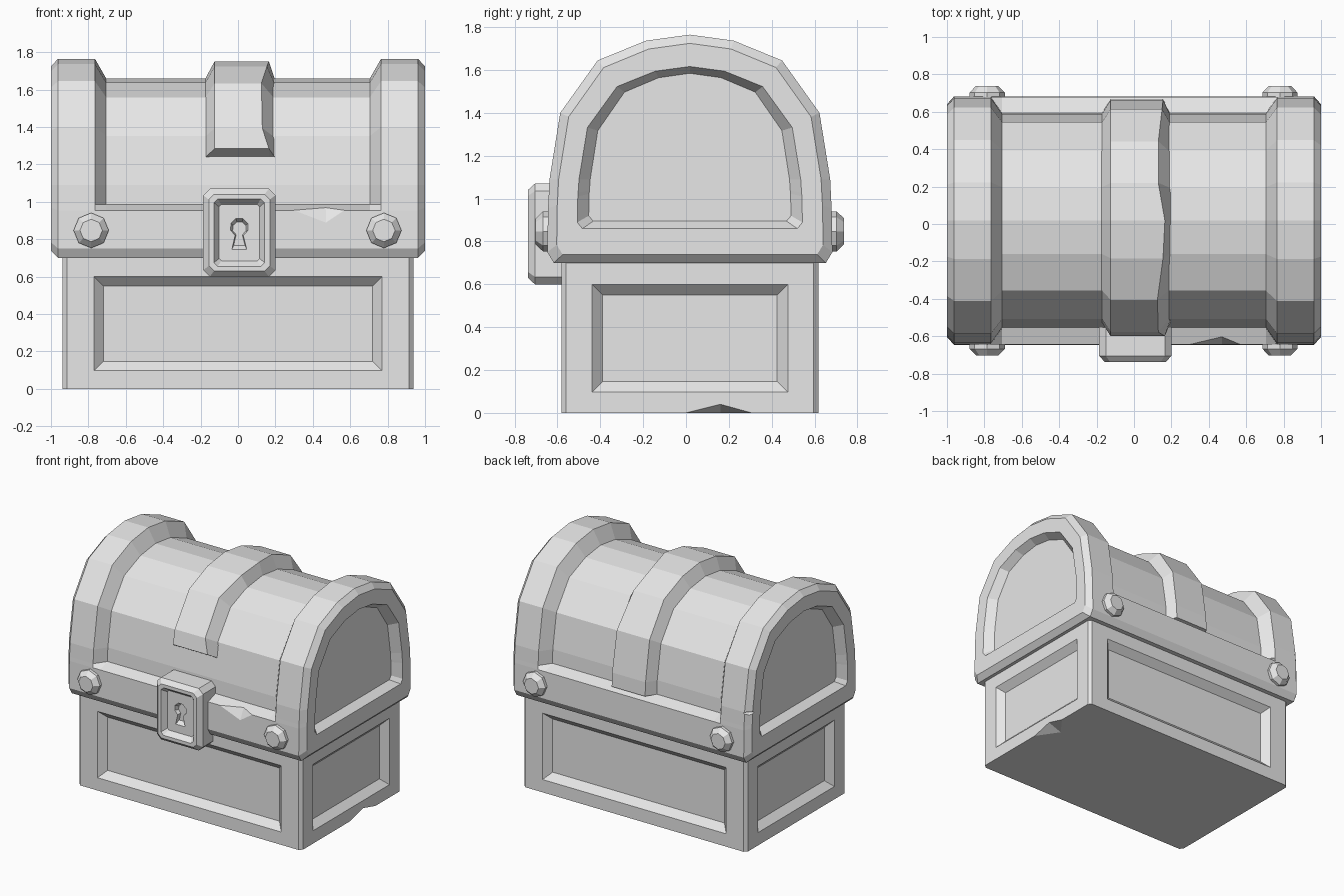
import bpy
import bmesh
from math import sin, cos, pi, radians

if "Cube" in bpy.data.objects:
    bpy.data.objects.remove(bpy.data.objects["Cube"])

MID = 0.018  # y of the chest's own middle plane

grey = bpy.data.materials.new("plain_grey")
grey.use_nodes = True
grey.diffuse_color = (0.8, 0.8, 0.8, 1)
grey.node_tree.nodes["Principled BSDF"].inputs["Base Color"].default_value = (0.8, 0.8, 0.8, 1)


def finish(name, bm):
    bmesh.ops.recalc_face_normals(bm, faces=bm.faces[:])
    mesh = bpy.data.meshes.new(name)
    bm.to_mesh(mesh)
    bm.free()
    mesh.materials.append(grey)
    obj = bpy.data.objects.new(name, mesh)
    bpy.context.scene.collection.objects.link(obj)
    return obj


def loft(name, rings):
    """Join closed rings of equal length and cap both ends."""
    bm = bmesh.new()
    rows = [[bm.verts.new(p) for p in ring] for ring in rings]
    n = len(rows[0])
    for a, b in zip(rows, rows[1:]):
        for i in range(n):
            j = (i + 1) % n
            bm.faces.new((a[i], a[j], b[j], b[i]))
    bm.faces.new(rows[0])
    bm.faces.new(rows[-1])
    return finish(name, bm)


def hull(name, points):
    bm = bmesh.new()
    for p in points:
        bm.verts.new(p)
    bmesh.ops.convex_hull(bm, input=bm.verts[:])
    return finish(name, bm)


def cut(obj, cutter):
    """Subtract the cutter from the object, then discard the cutter."""
    cutter.hide_render = True
    mod = obj.modifiers.new("cut", "BOOLEAN")
    mod.operation = "DIFFERENCE"
    mod.object = cutter
    with bpy.context.temp_override(object=obj, active_object=obj):
        bpy.ops.object.modifier_apply(modifier=mod.name)
    bpy.data.objects.remove(cutter)


def chamfered(w, h, c):
    """Rectangle of half sizes w, h with its corners cut off by c."""
    return [(w, c - h), (w, h - c), (w - c, h), (c - w, h),
            (-w, h - c), (-w, c - h), (c - w, -h), (w - c, -h)]


# Lower box with sunken panels on all four sides
W, D = 0.937, 0.6
box = loft("box", [[(x, y + MID, z) for x, y in chamfered(W, D, 0.022)]
                   for z in (0, 0.72)])


def panel_cutter(half, face, place):
    slope = []
    for grow, depth in ((0.05, 0), (0.1, -0.05), (0, 0.05)):
        for s in (-1, 1):
            slope += [place(s * (half + grow - 0.05), face - depth, z)
                      for z in (0.147 - grow, 0.55 + grow)]
    return hull("panel_cutter", slope[4:])


for s in (-1, 1):
    cut(box, panel_cutter(0.77, D, lambda u, v, z: (u, s * v + MID, z)))
    cut(box, panel_cutter(0.457, W, lambda u, v, z: (s * v, u + MID, z)))

# Chip in the bottom edge
cut(box, hull("chip", [(0.95, -0.06, -0.01), (0.95, 0.36, -0.01),
                       (0.95, 0.16, 0.045), (0.8, 0.16, -0.01)]))

# Lid: half profile of the rim, from bottom edge to crown
RIM = [(0.635, 0.7), (0.665, 0.75), (0.662, 0.955), (0.66, 0.985), (0.655, 1.09),
       (0.605, 1.4), (0.43, 1.645), (0.205, 1.737), (0, 1.765)]
SPRING = 1.09  # height where the arch begins


def shrink(profile, side, up, down=1.0):
    return [(y * side, SPRING + (z - SPRING) * (up if z > SPRING else down))
            for y, z in profile]


def arch(x, half):
    ring = [(-y, z) for y, z in half] + half[-2::-1]
    return [(x, y + MID, z) for y, z in ring]


BARREL = RIM[:3] + shrink(RIM[3:], 0.87, 0.845)
stations = [
    (0.94, shrink(RIM, 0.71, 0.733, 0.5)),   # sunken end panel
    (1.0, shrink(RIM, 0.79, 0.78, 0.59)),    # lip of the panel
    (1.0, shrink(RIM, 0.935, 0.94, 0.9)),    # bevelled end
    (0.962, RIM),
    (0.765, RIM),
    (0.705, BARREL),
]
lid = loft("lid", [arch(-x, p) for x, p in stations]
           + [arch(x, p) for x, p in reversed(stations)])

# Chips in the front ledge and the back corner of the lid
cut(lid, hull("chip", [(0.19, -0.66, 0.965), (0.63, -0.66, 0.965), (0.47, -0.66, 0.86),
                       (0.47, -0.6, 0.975), (0.47, -0.7, 1.02)]))
cut(lid, hull("chip", [(-1.03, 0.72, 1.13), (-1.03, 0.72, 1.02), (-0.93, 0.72, 1.09),
                       (-1.03, 0.6, 1.08), (-0.97, 0.63, 1.08)]))

# Centre strap over the lid: short at the front, down to the ledge at the back


def strap_path(side, up, front_z):
    half = shrink(RIM[3:], side, up)
    front = [(-side * 0.627, front_z)] + [(-y, z) for y, z in half[2:]]
    return front + half[-2::-1]


high = strap_path(0.985, 0.98, 1.285)
low = strap_path(0.85, 0.83, 1.235)
worn_edge = [0.165, 0.13, 0.125, 0.155, 0.165, 0.13, 0.13, 0.15, 0.155, 0.155]


def strap_ring(path, xs):
    full = path + [low[-1], low[0]]
    xs = list(xs) + [xs[-1], xs[0]]
    return [(x, y + MID, z) for x, (y, z) in zip(xs, full)]


n = len(high)
inner = [(y * 0.99, z - 0.005) for y, z in low]
loft("lid_strap", [
    strap_ring(inner, [-0.182] * n),
    strap_ring(high, [-0.125] * n),
    strap_ring(high, worn_edge[:n]),
    strap_ring(inner, [0.2] * n),
])

# Lock plate with a sunken face and a keyhole
LOCK_X, LOCK_Z = 0.007, 0.835
lock_steps = [(-0.55, 0.193, 0.235, 0.035), (-0.705, 0.193, 0.235, 0.035),
              (-0.738, 0.163, 0.205, 0.028), (-0.738, 0.135, 0.18, 0.02),
              (-0.7, 0.108, 0.15, 0.012)]
lock = loft("lock", [[(x + LOCK_X, y, z + LOCK_Z) for x, z in chamfered(w, h, c)]
                     for y, w, h, c in lock_steps])

keyhole = [(0.05 * cos(radians(a)), 0.03 + 0.05 * sin(radians(a)))
           for a in range(-65, 246, 44)]
keyhole += [(-0.04, -0.09), (0.04, -0.09)]
cut(lock, loft("keyhole_cutter", [[(k * x + LOCK_X, y, k * z + LOCK_Z) for x, z in keyhole]
                                  for y, k in ((-0.72, 1.15), (-0.67, 0.75))]))

# Domed bolts at the four corners of the lid band
for s, end in ((-1, "front"), (1, "back")):
    for x, side in ((-0.785, "right"), (0.78, "left")):
        loft(f"{end}_{side}_bolt", [
            [(x + r * sin(k * pi / 4), MID + s * y, 0.847 + r * cos(k * pi / 4))
             for k in range(8)]
            for y, r in ((0.6, 0.094), (0.685, 0.094), (0.72, 0.06))])
